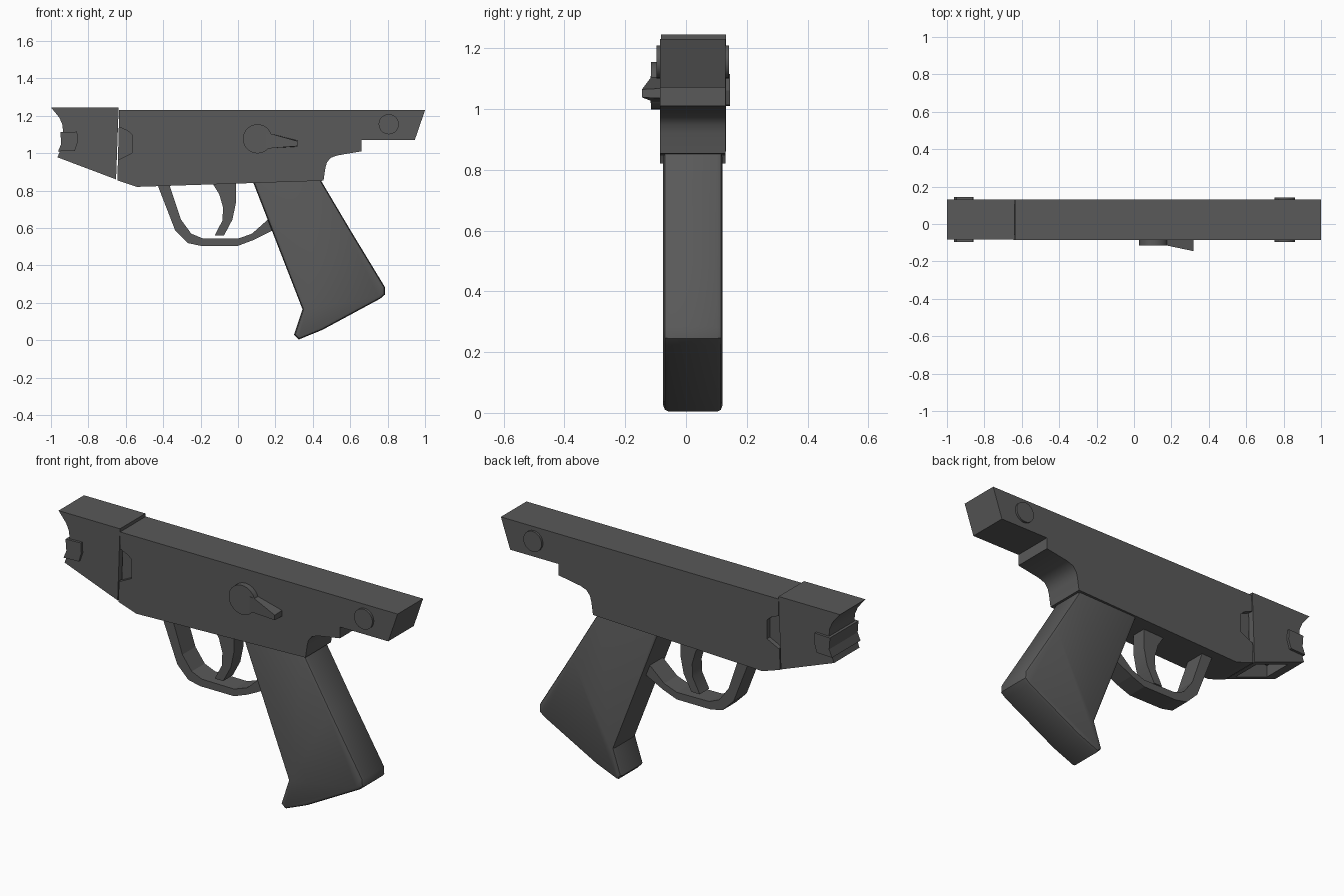
import bpy, bmesh, math

cube = bpy.data.objects.get("Cube")
if cube:
    bpy.data.objects.remove(cube, do_unlink=True)

metal = bpy.data.materials.new("dark grey")
metal.use_nodes = True
colour = (0.1, 0.1, 0.1, 1)
metal.diffuse_color = colour
metal.node_tree.nodes["Principled BSDF"].inputs["Base Color"].default_value = colour

MID = 0.0225          # middle plane of the body
NEAR, FAR = -0.085, 0.13


def prism(name, profile, y0, y1, bevel=0, segments=1):
    """Extrude an (x, z) outline between two depths, optionally rounding the rims."""
    bm = bmesh.new()
    a = [bm.verts.new((x, y0, z)) for x, z in profile]
    b = [bm.verts.new((x, y1, z)) for x, z in profile]
    bm.faces.new(a)
    bm.faces.new(b)
    n = len(a)
    for i in range(n):
        j = (i + 1) % n
        bm.faces.new((a[i], a[j], b[j], b[i]))
    bmesh.ops.recalc_face_normals(bm, faces=bm.faces[:])
    if bevel:
        rims = [e for e in bm.edges if abs(e.verts[0].co.y - e.verts[1].co.y) < 1e-5]
        bmesh.ops.bevel(bm, geom=rims, offset=bevel, segments=segments,
                        profile=0.5, affect='EDGES', clamp_overlap=True)
    mesh = bpy.data.meshes.new(name)
    bm.to_mesh(mesh)
    bm.free()
    ob = bpy.data.objects.new(name, mesh)
    bpy.context.collection.objects.link(ob)
    mesh.materials.append(metal)
    return ob


def activate(ob):
    bpy.ops.object.select_all(action='DESELECT')
    ob.select_set(True)
    bpy.context.view_layer.objects.active = ob


def smooth(ob):
    activate(ob)
    bpy.ops.object.shade_smooth_by_angle(angle=math.radians(32))


def cut(ob, cutter):
    cutter.hide_render = True
    mod = ob.modifiers.new("cut", 'BOOLEAN')
    mod.operation, mod.solver, mod.object = 'DIFFERENCE', 'EXACT', cutter
    activate(ob)
    bpy.ops.object.modifier_apply(modifier=mod.name)
    bpy.data.objects.remove(cutter, do_unlink=True)


def circle(x, z, r, n=32):
    return [(x + r * math.cos(2 * math.pi * i / n), z + r * math.sin(2 * math.pi * i / n))
            for i in range(n)]


# Long receiver body with a rounded step at the rear
body = prism("receiver_body", [
    (-0.635, 1.23), (1, 1.23), (0.945, 1.07), (0.66, 1.07), (0.66, 1.01),
    (0.53, 0.988), (0.495, 0.975), (0.475, 0.95), (0.467, 0.92), (0.457, 0.853),
    (-0.54, 0.82), (-0.645, 0.855)], NEAR, FAR)

# Shallow pockets on both sides next to the front housing
pocket = [(-0.66, 1.14), (-0.635, 1.14), (-0.59, 1.12), (-0.568, 1.10),
          (-0.568, 1.0), (-0.635, 0.967), (-0.66, 0.967)]
for y in (NEAR, FAR):
    cut(body, prism("pocket_cutter", pocket, y - 0.025, y + 0.025))
smooth(body)

# Front housing with a concave nose and an open underside
housing = prism("front_housing", [
    (-1, 1.245), (-0.638, 1.245), (-0.652, 0.86), (-0.965, 0.978), (-0.945, 1.03),
    (-0.935, 1.1), (-0.938, 1.15), (-0.955, 1.19)], NEAR + 0.003, FAR + 0.002)
cut(housing, prism("well_cutter", [(-0.89, 1.1), (-0.69, 1.1), (-0.69, 0.8), (-0.89, 0.8)],
                   MID - 0.08, MID + 0.08))
smooth(housing)

# Strap around the nose
prism("nose_band", [(-0.95, 1.112), (-0.86, 1.115), (-0.857, 1.06), (-0.872, 1.013),
                    (-0.962, 1.01), (-0.945, 1.05)], -0.095, 0.145)

# Slanted grip with softened rims
grip = prism("grip", [
    (0.075, 0.86), (0.44, 0.86), (0.6, 0.59), (0.785, 0.285), (0.787, 0.245), (0.76, 0.222),
    (0.45, 0.055), (0.325, 0.004), (0.3, 0.03), (0.345, 0.165)], -0.075, 0.12, 0.018, 2)
smooth(grip)

# Trigger guard and trigger
guard = prism("trigger_guard", [
    (-0.43, 0.83), (-0.335, 0.585), (-0.27, 0.52), (-0.2, 0.505), (0, 0.505), (0.08, 0.535),
    (0.2, 0.595), (0.165, 0.65), (0.075, 0.57), (0, 0.543), (-0.19, 0.545), (-0.25, 0.57),
    (-0.305, 0.645), (-0.367, 0.83)], MID - 0.055, MID + 0.055)
trigger = prism("trigger", [
    (-0.14, 0.845), (-0.1, 0.78), (-0.08, 0.71), (-0.083, 0.64), (-0.125, 0.56),
    (-0.075, 0.56), (-0.03, 0.645), (-0.012, 0.73), (-0.01, 0.85)], MID - 0.04, MID + 0.04)
smooth(trigger)

# Selector hub and its outward-flaring lever
smooth(prism("selector_hub", circle(0.104, 1.077, 0.078), -0.115, NEAR + 0.01))
lever = prism("selector_lever", [(0.15, 1.108), (0.18, 1.103), (0.318, 1.068), (0.318, 1.035),
                                 (0.18, 1.027), (0.15, 1.02)], -0.116, NEAR + 0.01)
for v in lever.data.vertices:
    if v.co.y < -0.1 and v.co.x > 0.3:
        v.co.y = -0.145
        v.co.z = 1.05 + (v.co.z - 1.05) * 0.8

# Rear cross pin
smooth(prism("rear_pin", circle(0.806, 1.155, 0.054), -0.097, 0.141))
